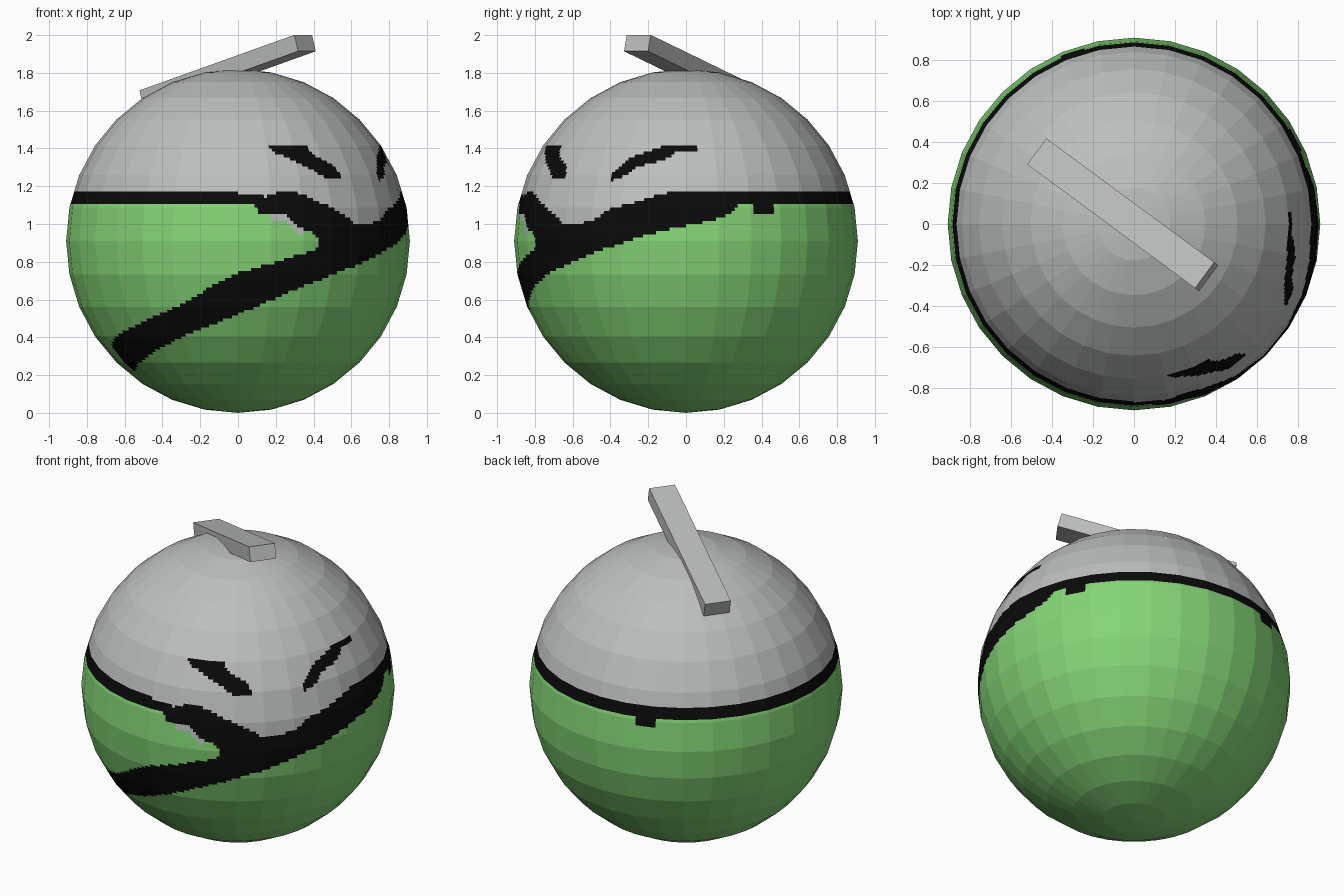
import bpy, bmesh, math
from mathutils import Vector, Matrix

if "Cube" in bpy.data.objects:
    bpy.data.objects.remove(bpy.data.objects["Cube"])

R = 0.91  # ball radius


def material(name, rgb):
    m = bpy.data.materials.new(name)
    m.diffuse_color = (*rgb, 1)
    m.use_nodes = True
    m.node_tree.nodes["Principled BSDF"].inputs["Base Color"].default_value = m.diffuse_color
    return m


GREY = material("light_grey", (0.50, 0.52, 0.51))
GREEN = material("leaf_green", (0.23, 0.66, 0.18))
BLACK = material("black", (0.003, 0.003, 0.003))


def add_object(name, bm, mats):
    me = bpy.data.meshes.new(name)
    bm.to_mesh(me)
    bm.free()
    for m in mats:
        me.materials.append(m)
    ob = bpy.data.objects.new(name, me)
    bpy.context.collection.objects.link(ob)
    return ob


def curve(points, a):
    """Height of a polyline of (angle, z) points at angle a."""
    if a <= points[0][0]:
        return points[0][1]
    for (a0, z0), (a1, z1) in zip(points, points[1:]):
        if a <= a1:
            return z0 + (z1 - z0) * (a - a0) / (a1 - a0)
    return points[-1][1]


# Paint outlines: degrees from +x towards the front (-y), height
BAND_TOP = [(3, 1.18), (13, 1.14), (18, 1.11), (27, 1.08), (34, 1.01), (46, 1.0),
            (54, 1.07), (66, 1.15), (70, 1.17), (75, 1.17), (80, 1.145), (90, 1.16), (92, 1.18)]
BAND_LOW = [(62, 0.92), (64, 0.96), (69, 0.98), (74, 1.05), (83, 1.05), (84, 1.10)]
JAW_TOP = [(62, 0.87), (77, 0.80), (90, 0.74), (104, 0.63), (111, 0.57),
           (129, 0.48), (150, 0.40), (160, 0.35)]
JAW_LOW = [(-18, 1.10), (-15, 1.05), (-9, 1.02), (0, 0.99), (12, 0.95), (19, 0.91), (26, 0.88),
           (40, 0.81), (56, 0.73), (70, 0.65), (90, 0.52), (105, 0.44), (124, 0.35),
           (140, 0.28), (161, 0.21)]
EYES = [([(50, 1.27), (52, 1.32), (59, 1.36), (61, 1.41), (78, 1.42)],
         [(50, 1.24), (56, 1.24), (66, 1.32), (74, 1.37), (78, 1.40)]),
        ([(-5, 1.42), (10, 1.41), (22, 1.35), (28, 1.27)],
         [(-5, 1.39), (4, 1.38), (8, 1.34), (19, 1.30), (24, 1.24), (28, 1.23)])]
DIPS = [(-32, -23.5), (-114, -106)]


def paint(p):
    """0 grey, 1 green, 2 black, from direction and height."""
    a, z = math.degrees(math.atan2(-p.y, p.x)), p.z
    for top, low in EYES:
        if top[0][0] <= a <= top[-1][0] and curve(low, a) < z < curve(top, a):
            return 2
    if z > curve(BAND_TOP, a):
        return 0
    if -18 < a < 62:                      # band and jaw merge into one stroke
        return 2 if z > curve(JAW_LOW, a) else 1
    low = curve(BAND_LOW, a) if a >= 62 else 1.10
    if any(a0 < a < a1 for a0, a1 in DIPS):
        low = 1.05
    if z > low:
        return 2
    if 68 < a < 79 and z > low - 0.035:   # pale sliver under the band
        return 0
    if 62 <= a < 160 and curve(JAW_LOW, a) < z < curve(JAW_TOP, a):
        return 2
    return 1


# Ball: faceted sphere, gridded so paint can be cut, then merged back to flat facets
bm = bmesh.new()
bmesh.ops.create_uvsphere(bm, u_segments=32, v_segments=16, radius=R,
                          matrix=Matrix.Translation((0, 0, R)))
bmesh.ops.subdivide_edges(bm, edges=bm.edges[:], cuts=9, use_grid_fill=True)
for f in bm.faces:
    f.material_index = paint(f.calc_center_median())
bmesh.ops.dissolve_limit(bm, angle_limit=math.radians(0.5), verts=bm.verts[:],
                         edges=bm.edges[:], delimit={'MATERIAL'})
bmesh.ops.triangulate(bm, faces=[f for f in bm.faces if len(f.verts) > 4])
add_object("ball", bm, [GREY, GREEN, BLACK])

# Tilted plank resting across the crown
along = Vector((0.773, -0.570, 0.277)).normalized()
side = Vector((0, 0, 1)).cross(along).normalized()
up = along.cross(side)
rot = Matrix((along, side, up)).transposed().to_4x4()
bm = bmesh.new()
bmesh.ops.create_cube(bm, size=1, matrix=Matrix.Translation((-0.055, 0.045, 1.811))
                      @ rot @ Matrix.Diagonal((1.06, 0.158, 0.09, 1)))
add_object("top_plank", bm, [GREY])
